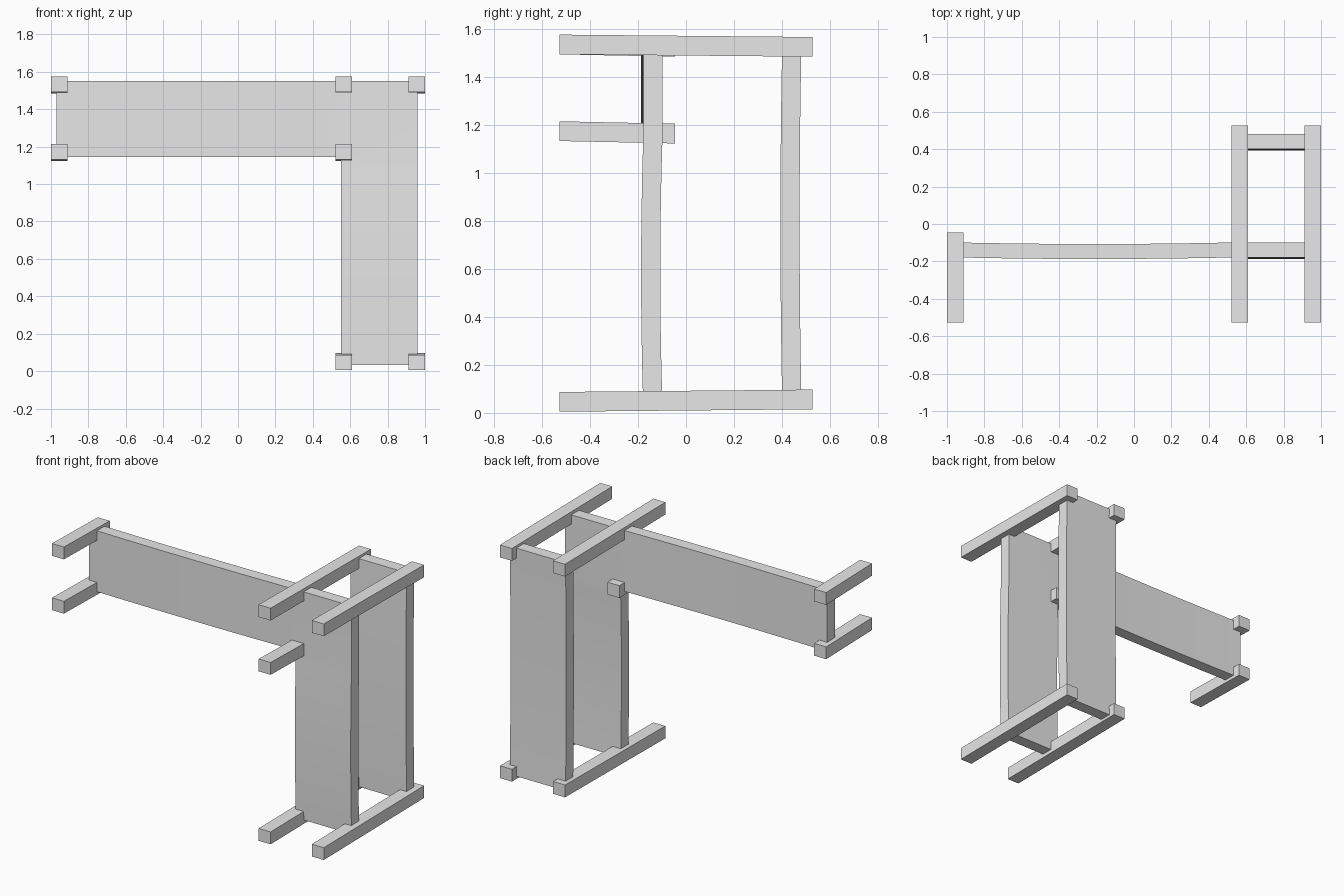
import bpy, bmesh

cube = bpy.data.objects.get("Cube")
if cube:
    bpy.data.objects.remove(cube, do_unlink=True)

grey = bpy.data.materials.new("plain_grey")
grey.use_nodes = True
grey.diffuse_color = (0.8, 0.8, 0.8, 1)
grey.node_tree.nodes["Principled BSDF"].inputs["Base Color"].default_value = (0.8, 0.8, 0.8, 1)


def finish(bm, name):
    bmesh.ops.recalc_face_normals(bm, faces=bm.faces)
    mesh = bpy.data.meshes.new(name)
    bm.to_mesh(mesh)
    bm.free()
    mesh.materials.append(grey)
    obj = bpy.data.objects.new(name, mesh)
    bpy.context.collection.objects.link(obj)
    bpy.ops.object.select_all(action="DESELECT")
    obj.select_set(True)
    bpy.context.view_layer.objects.active = obj
    bpy.ops.object.shade_smooth_by_angle()


def bar(name, x, z_front, z_back, y_back):
    """Square bar running front to back with a slight slope."""
    bm = bmesh.new()
    bmesh.ops.create_cube(bm, size=1)
    for v in bm.verts:
        back = v.co.y > 0
        v.co.x = x + v.co.x * 0.088
        v.co.z = (z_back if back else z_front) + v.co.z * 0.082
        v.co.y = y_back if back else -0.527
    finish(bm, name)


def span(a, b, n):
    return [a + (b - a) * i / n for i in range(n + 1)]


def bow(t, a, b):
    """Parabola: zero at a and b, one halfway between."""
    u = (t - a) / (b - a)
    return max(0, 4 * u * (1 - u))


def panel(name, xs, zs, y, keep, bend):
    """Board cut from a grid, bowed towards the front."""
    bm = bmesh.new()
    grid = [[bm.verts.new((x, y + bend(x, z), z)) for z in zs] for x in xs]
    for i in range(len(xs) - 1):
        for j in range(len(zs) - 1):
            if keep(xs[i], zs[j]):
                bm.faces.new((grid[i][j], grid[i + 1][j],
                              grid[i + 1][j + 1], grid[i][j + 1]))
    bmesh.ops.delete(bm, geom=[v for v in bm.verts if not v.link_faces], context="VERTS")
    side = bmesh.ops.extrude_face_region(bm, geom=bm.faces[:])
    for v in side["geom"]:
        if isinstance(v, bmesh.types.BMVert):
            v.co.y += 0.08
    finish(bm, name)


# Long bars across both boards
for side, x in (("right", 0.565), ("left", 0.956)):
    bar(f"top_bar_{side}", x, 1.534, 1.524, 0.527)
    bar(f"bottom_bar_{side}", x, 0.046, 0.056, 0.527)

# Short bars on the arm
bar("arm_top_bar", -0.956, 1.534, 1.524, -0.045)
bar("arm_bottom_bar", -0.956, 1.173, 1.163, -0.045)
bar("inner_corner_bar", 0.565, 1.173, 1.163, -0.045)

# L-shaped front board: arm at the top, leg on the left
leg_x, base, shelf, top = 0.55, 0.033, 1.145, 1.55
panel("front_board",
      span(-0.97, leg_x, 16) + [0.96],
      span(base, shelf, 16) + [top], -0.178,
      lambda x, z: x > leg_x - 0.01 or z > shelf - 0.01,
      lambda x, z: -0.009 * (bow(x, -0.97, leg_x) + bow(z, base, shelf)))

# Straight back board
panel("back_board", [leg_x, 0.96], span(base, top, 16), 0.401,
      lambda x, z: True, lambda x, z: -0.008 * bow(z, base, top))
